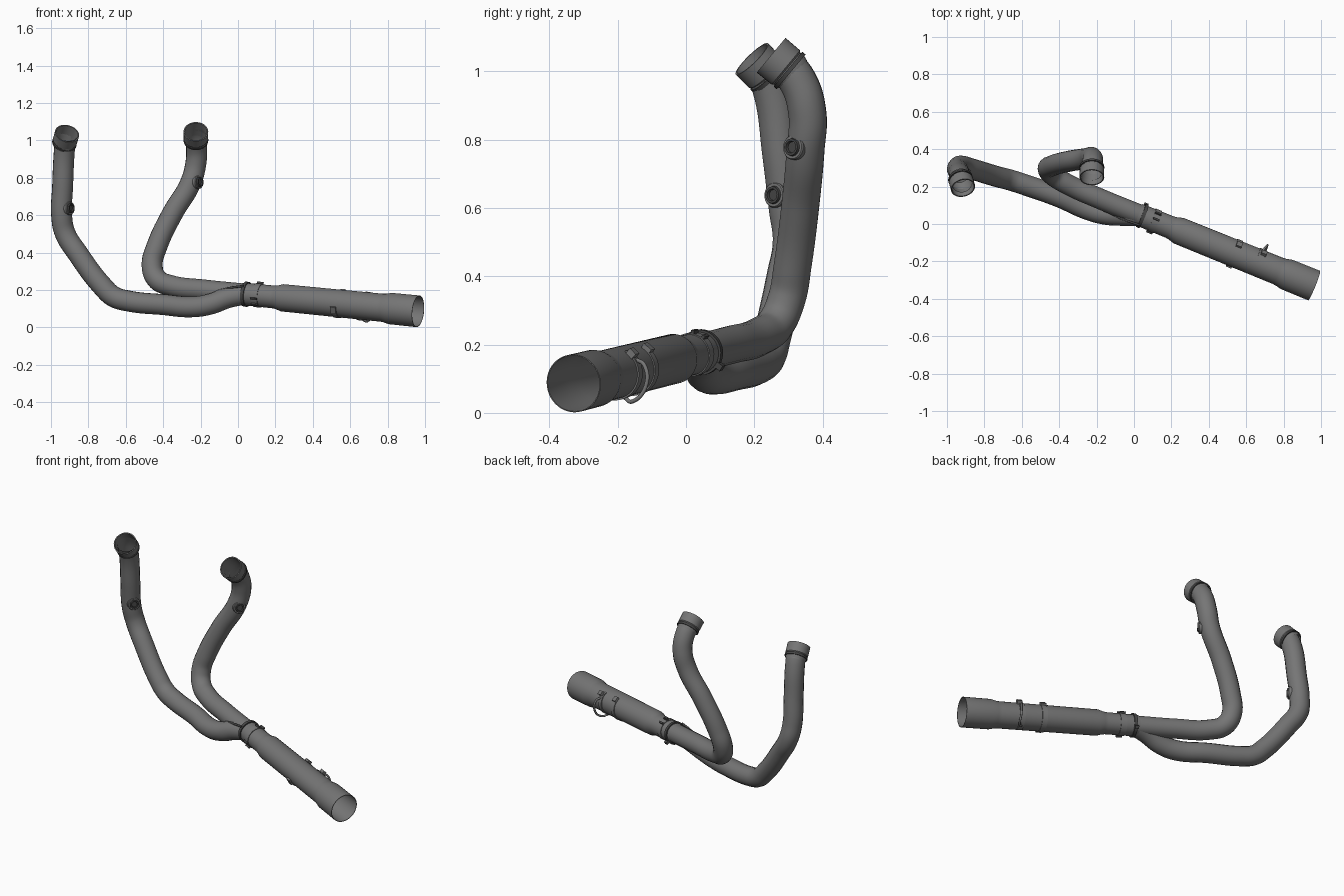
import bpy, bmesh, math
from mathutils import Vector, Matrix

cube = bpy.data.objects.get("Cube")
if cube:
    bpy.data.objects.remove(cube, do_unlink=True)


def material(name, v):
    m = bpy.data.materials.new(name)
    m.use_nodes = True
    m.diffuse_color = (v, v, v, 1)
    m.node_tree.nodes["Principled BSDF"].inputs["Base Color"].default_value = (v, v, v, 1)
    return m


STEEL = material("grey steel", 0.18)
DARK = material("dark steel", 0.06)


def finish(name, mesh, mat, angle=35):
    mesh.materials.clear()
    mesh.materials.append(mat)
    ob = bpy.data.objects.new(name, mesh)
    bpy.context.collection.objects.link(ob)
    bpy.ops.object.select_all(action='DESELECT')
    ob.select_set(True)
    bpy.context.view_layer.objects.active = ob
    bpy.ops.object.shade_smooth_by_angle(angle=math.radians(angle))
    return ob


def frame(origin, direction):
    """Local axes: x sideways (back), y up, z along the direction."""
    d = Vector(direction).normalized()
    side = Vector((0, 0, 1)).cross(d).normalized()
    up = d.cross(side)
    m = Matrix((side, up, d)).transposed().to_4x4()
    m.translation = Vector(origin)
    return m


def lathe(name, fr, profile, mat, a0=0, a1=360, n=36):
    """Turn (distance, radius) points around the frame axis."""
    bm = bmesh.new()
    full = a1 - a0 == 360
    rows = []
    for i in range(n if full else n + 1):
        a = math.radians(a0 + (a1 - a0) * i / n)
        rows.append([bm.verts.new(fr @ Vector((r * math.cos(a), r * math.sin(a), s)))
                     for s, r in profile])
    for i in range(n):
        p, q = rows[i], rows[(i + 1) % len(rows)]
        for j in range(len(profile) - 1):
            bm.faces.new((p[j], q[j], q[j + 1], p[j + 1]))
    bmesh.ops.remove_doubles(bm, verts=bm.verts, dist=1e-5)
    bmesh.ops.recalc_face_normals(bm, faces=bm.faces)
    mesh = bpy.data.meshes.new(name)
    bm.to_mesh(mesh)
    bm.free()
    return finish(name, mesh, mat)


def band(name, fr, s, width, r, mat, thick=0.005, a0=0, a1=360):
    lo, hi = s - width / 2, s + width / 2
    return lathe(name, fr, [(lo, r - thick), (lo, r), (hi, r), (hi, r - thick),
                            (lo, r - thick)], mat, a0, a1)


def pipe(name, points, radius, mat, res=10, caps=False):
    """Round tube through smooth path points."""
    cu = bpy.data.curves.new(name + "_path", 'CURVE')
    cu.dimensions = '3D'
    cu.bevel_depth = radius
    cu.bevel_resolution = 7
    cu.resolution_u = res
    cu.use_fill_caps = caps
    sp = cu.splines.new('BEZIER')
    sp.bezier_points.add(len(points) - 1)
    for b, p in zip(sp.bezier_points, points):
        b.co = p
        b.handle_left_type = b.handle_right_type = 'AUTO'
    tmp = bpy.data.objects.new(name + "_path", cu)
    bpy.context.collection.objects.link(tmp)
    dg = bpy.context.evaluated_depsgraph_get()
    mesh = bpy.data.meshes.new_from_object(tmp.evaluated_get(dg))
    bpy.data.objects.remove(tmp, do_unlink=True)
    return finish(name, mesh, mat, 50)


def lug(name, fr, s, angle, r, size, mat):
    """Small block standing on a tube; size is tangent, radial, along."""
    a = math.radians(angle)
    bm = bmesh.new()
    bmesh.ops.create_cube(bm, size=1)
    turn = Matrix.Rotation(a - math.pi / 2, 4, 'Z')
    bm.transform(fr @ Matrix.Translation((r * math.cos(a), r * math.sin(a), s))
                 @ turn @ Matrix.Diagonal((*size, 1)))
    mesh = bpy.data.meshes.new(name)
    bm.to_mesh(mesh)
    bm.free()
    return finish(name, mesh, mat)


# Main outlet tube with flared, open end
start, end = Vector((.04, .045, .178)), Vector((.965, -.33, .086))
main = frame(start, end - start)
lathe("outlet_tube", main, [
    (-.02, .058), (0, .06), (.165, .061), (.185, .064), (.215, .073), (.79, .075),
    (.81, .077), (.84, .084), (1, .085), (1, .082), (.84, .081), (.79, .072), (.5, .071)], STEEL, n=48)

# Header pipes
join = tuple(start)
header_pipes = {
    "inner": [(-.227, .275, 1.03), (-.222, .325, .975), (-.225, .355, .88), (-.255, .35, .77),
              (-.35, .335, .61), (-.435, .312, .43), (-.459, .295, .335), (-.435, .262, .26),
              (-.36, .215, .224), (-.18, .134, .20), join],
    "outer": [(-.92, .22, 1.02), (-.928, .25, .95), (-.938, .28, .75), (-.943, .298, .6),
              (-.925, .31, .505), (-.86, .292, .4), (-.72, .25, .215), (-.665, .236, .165),
              (-.59, .212, .142), (-.4, .145, .122), (-.24, .075, .11), (-.15, .052, .124),
              (-.05, .046, .16), join],
}
for side, path in header_pipes.items():
    pipe(side + "_header_pipe", path, .056, STEEL)

# Flanges, gasket rings and sensor bungs on each header pipe
ends = {"inner": ((-.225, .30, 1.005), (0, -.77, .64)),
        "outer": ((-.927, .238, .99), (.2, -.68, .7))}
bungs = {"inner": (-.253, .348, .775), "outer": (-.942, .293, .635)}
for side in ends:
    fr = frame(*ends[side])
    lathe(side + "_flange", fr, [(-.025, .055), (-.01, .06), (.005, .06), (.01, .065),
                                 (.066, .066), (.066, .06), (.01, .057), (-.03, .052)], STEEL)
    band(side + "_gasket_ring", fr, -.004, .012, .066, DARK, .01)
    b = frame(bungs[side], (.78, -.6, .05))
    lathe(side + "_sensor_boss", b, [(.04, .037), (.056, .037), (.06, .034), (.06, .026)], STEEL, n=24)
    lathe(side + "_sensor_plug", b, [(.06, .027), (.068, .025), (.068, .018), (.06, .016),
                                     (.06, 0)], DARK, n=12)

# Weld bead where the two headers merge
pipe("merge_weld", [(-.18, .097, .162), (-.14, .066, .182), (-.1, .044, .197),
                    (-.04, .018, .212), (.03, -.006, .222)], .006, DARK, 6, True)

# Joint ring and clamp
band("joint_ring", main, .005, .018, .067, DARK, .012)
lug("joint_bolt", main, .005, -35, .072, (.018, .02, .022), DARK)
band("clamp_band", main, .075, .035, .064, STEEL)
for i, angle in enumerate((50, 80, 195, 225)):
    lug(f"clamp_lug_{i + 1}", main, .075, angle, .066, (.01, .016, .035), DARK)

# Shield straps and brackets on the outlet tube
band("front_strap", main, .54, .03, .078, STEEL, a0=-150, a1=60)
band("rear_strap", main, .67, .03, .079, STEEL, a0=-100, a1=60)
lug("front_strap_tab", main, .54, 208, .078, (.04, .01, .03), STEEL)
lug("front_strap_hook", main, .54, 50, .082, (.03, .012, .03), STEEL)
lug("rear_strap_hook", main, .68, 45, .084, (.025, .02, .03), STEEL)


def on_tube(s, angle, r):
    a = math.radians(angle)
    return main @ Vector((r * math.cos(a), r * math.sin(a), s))


pipe("bracket_loop", [on_tube(.67, 30, .078), on_tube(.68, 15, .098), on_tube(.69, -20, .108),
                      on_tube(.69, -55, .1), on_tube(.67, -70, .078)], .006, STEEL, 6, True)
